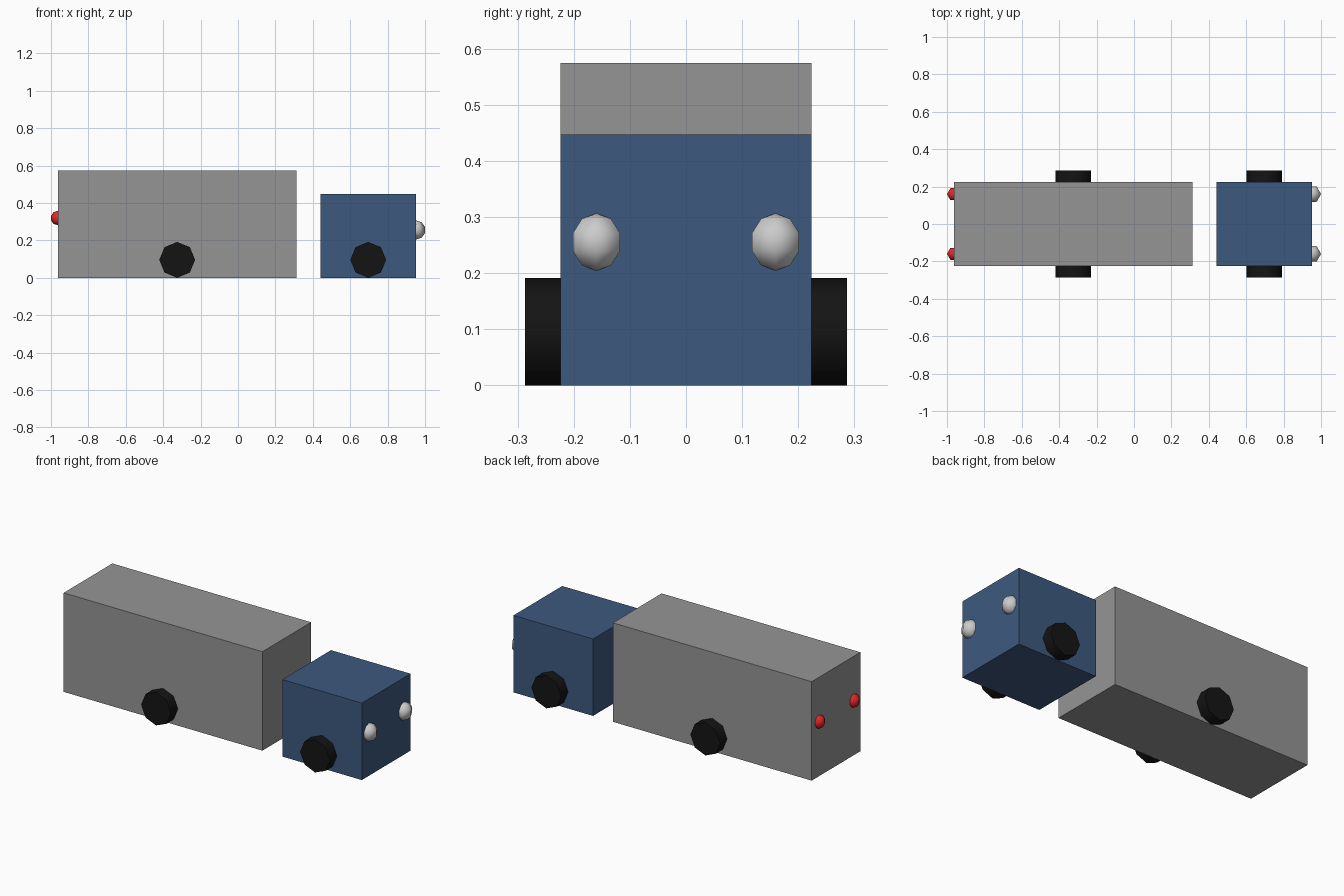
import bpy
import math

if "Cube" in bpy.data.objects:
    bpy.data.objects.remove(bpy.data.objects["Cube"])

U = 0.03192          # module the truck is laid out on
X0 = -0.9636         # rear face of the trailer
HALF_W = 7 * U


def paint(name, rgb):
    mat = bpy.data.materials.new(name)
    mat.diffuse_color = (*rgb, 1)
    mat.use_nodes = True
    mat.node_tree.nodes["Principled BSDF"].inputs["Base Color"].default_value = mat.diffuse_color
    return mat


def finish(name, mat, smooth=0):
    obj = bpy.context.object
    obj.name = name
    bpy.ops.object.transform_apply(location=False, rotation=True, scale=True)
    if smooth:
        bpy.ops.object.shade_smooth_by_angle(angle=math.radians(smooth))
    if mat:
        obj.data.materials.append(mat)
    return obj


def box(name, x0, length, height, mat):
    bpy.ops.mesh.primitive_cube_add(size=1, location=(x0 + length / 2, 0, height / 2))
    bpy.context.object.scale = (length, 2 * HALF_W, height)
    finish(name, mat)


def wheel(name, x, side, mat):
    bpy.ops.mesh.primitive_cylinder_add(
        vertices=8, radius=3 * U, depth=2 * U,
        location=(x, side * 8 * U, 3 * U), rotation=(math.pi / 2, 0, 0))
    finish(name, mat, 50)


def lamp(name, x, side, z, radius, mat):
    bpy.ops.mesh.primitive_uv_sphere_add(
        segments=6, ring_count=5, radius=radius, location=(x, side * 5 * U, z))
    obj = bpy.context.object
    # turn one column of vertices to point along x
    v = max(obj.data.vertices, key=lambda p: math.hypot(p.co.x, p.co.y))
    obj.rotation_euler.z = -math.atan2(v.co.y, v.co.x)
    finish(name, mat, 80)


grey = paint("trailer_grey", (0.3, 0.3, 0.3))
blue = paint("cab_blue", (0.046, 0.1, 0.21))
black = paint("tyre_black", (0.007, 0.007, 0.007))
red = paint("lamp_red", (0.75, 0.02, 0.02))

# bodies
box("trailer", X0, 40 * U, 18 * U, grey)
box("cab", X0 + 44 * U, 16 * U, 14 * U, blue)

# wheels and lamps on both sides
for side, tag in ((-1, "right"), (1, "left")):
    wheel(f"trailer_wheel_{tag}", X0 + 20 * U, side, black)
    wheel(f"cab_wheel_{tag}", X0 + 52 * U, side, black)
    lamp(f"headlight_{tag}", X0 + 60 * U, side, 8 * U, 1.6 * U, None)
    lamp(f"tail_light_{tag}", X0, side, 10 * U, 1.2 * U, red)
